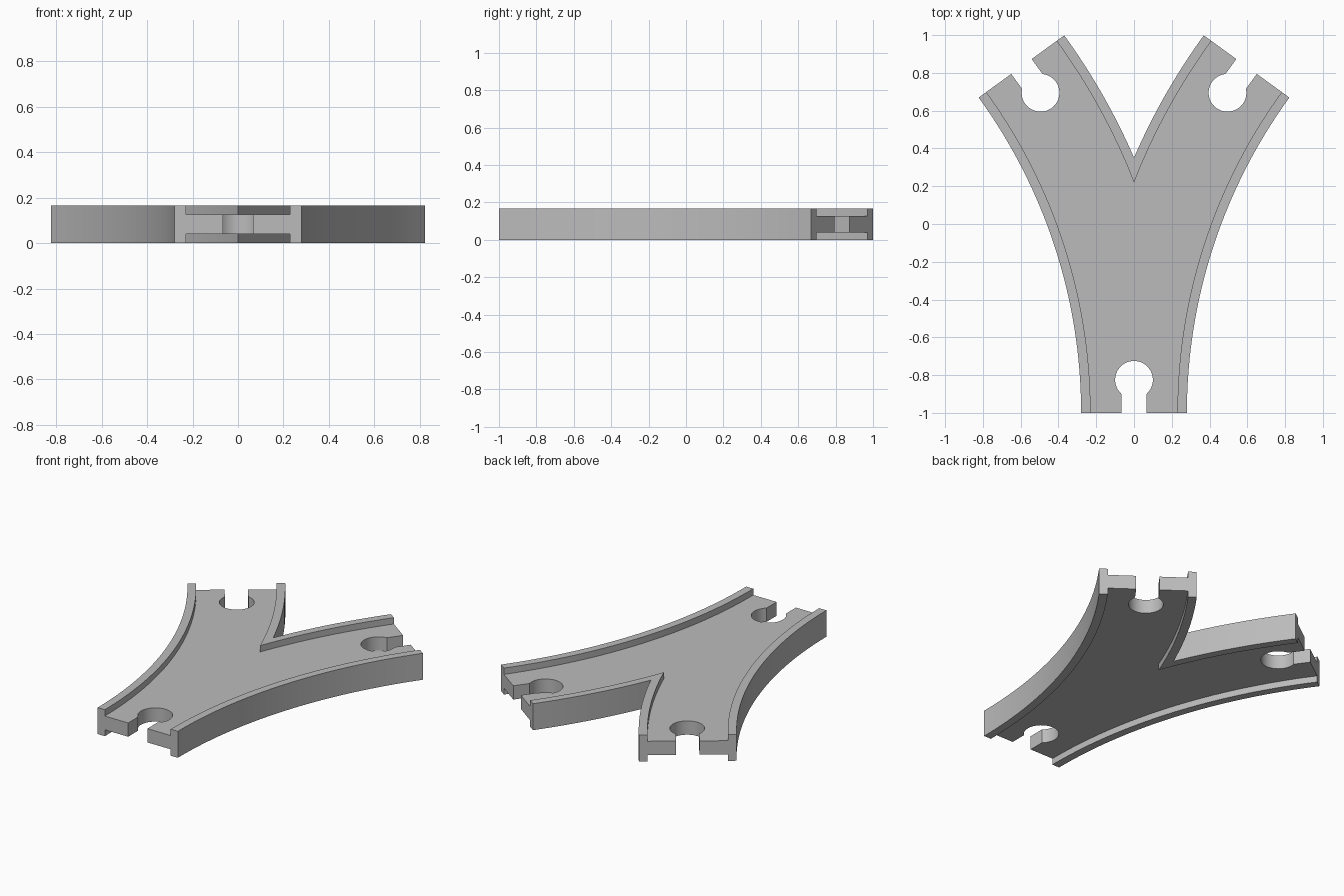
import bpy
import bmesh
from math import sin, cos, acos, asin, pi, radians
from mathutils import Vector, Matrix

cube = bpy.data.objects.get("Cube")
if cube:
    bpy.data.objects.remove(cube, do_unlink=True)

RADIUS = 3.12            # centreline radius of each branch
TURN = radians(36)       # angle each branch turns through
HALF_WIDTH = 0.28
RAIL = 0.05
HEIGHT = 0.167
DECK_LOW, DECK_HIGH = 0.04, 0.127
HOLE, SLOT = 0.1, 0.067  # socket radius and slot half width
STEPS = 32

wood = bpy.data.materials.new("light grey")
wood.use_nodes = True
wood.diffuse_color = (0.5, 0.5, 0.5, 1)
wood.node_tree.nodes["Principled BSDF"].inputs["Base Color"].default_value = (0.5, 0.5, 0.5, 1)


def on_arc(r, a):
    return Vector((RADIUS - r * cos(a), r * sin(a) - 1))


def outline(w, overshoot=0):
    """Y-shaped outline at distance w from the branch centrelines."""
    ahead = Vector((sin(TURN), cos(TURN))) * overshoot
    fork = acos(RADIUS / (RADIUS + w))
    outer = [on_arc(RADIUS - w, TURN * i / STEPS) for i in range(STEPS + 1)]
    inner = [on_arc(RADIUS + w, TURN + (fork - TURN) * i / STEPS) for i in range(STEPS + 1)]
    half = outer + inner
    if overshoot:
        half = ([Vector((w, -1 - overshoot))] + outer + [outer[-1] + ahead]
                + [inner[0] + ahead] + inner)
    return half + [Vector((-p.x, p.y)) for p in reversed(half[:-1])]


def keyhole(end, angle, depth):
    """Round socket with a slot opening along +y, turned clockwise by angle."""
    start = asin(SLOT / HOLE)
    pts = [Vector((SLOT, depth + 0.1))]
    for i in range(STEPS + 1):
        a = start + (2 * pi - 2 * start) * i / STEPS
        pts.append(Vector((HOLE * sin(a), HOLE * cos(a))))
    pts.append(Vector((-SLOT, depth + 0.1)))
    centre = end - Vector((sin(angle), cos(angle))) * depth
    turn = Matrix.Rotation(-angle, 2)
    return [turn @ p + centre for p in pts]


def prism(name, pts, low, high):
    bm = bmesh.new()
    face = bm.faces.new([bm.verts.new((p.x, p.y, low)) for p in pts])
    moved = bmesh.ops.extrude_face_region(bm, geom=[face], use_keep_orig=True)["geom"]
    bmesh.ops.translate(bm, vec=(0, 0, high - low),
                        verts=[g for g in moved if isinstance(g, bmesh.types.BMVert)])
    bmesh.ops.recalc_face_normals(bm, faces=bm.faces)
    mesh = bpy.data.meshes.new(name)
    bm.to_mesh(mesh)
    bm.free()
    mesh.materials.append(wood)
    obj = bpy.data.objects.new(name, mesh)
    bpy.context.collection.objects.link(obj)
    return obj


# Solid forked body
track = prism("forked_track", outline(HALF_WIDTH), 0, HEIGHT)

# Channels between the rails, above and below the deck
channel = outline(HALF_WIDTH - RAIL, 0.1)
cutters = [prism("upper_channel", channel, DECK_HIGH, HEIGHT + 0.1),
           prism("lower_channel", channel, -0.1, DECK_LOW)]

# Connector sockets at the three ends
tip = on_arc(RADIUS, TURN)
for name, end, angle, depth in (("front_socket", Vector((0, -1)), pi, 0.175),
                                ("left_socket", tip, TURN, 0.172),
                                ("right_socket", Vector((-tip.x, tip.y)), -TURN, 0.172)):
    cutters.append(prism(name, keyhole(end, angle, depth), -0.2, HEIGHT + 0.2))

bpy.ops.object.select_all(action="DESELECT")
bpy.context.view_layer.objects.active = track
track.select_set(True)
for cutter in cutters:
    cutter.hide_render = True
    cut = track.modifiers.new(cutter.name, "BOOLEAN")
    cut.operation = "DIFFERENCE"
    cut.solver = "EXACT"
    cut.object = cutter
    bpy.ops.object.modifier_apply(modifier=cut.name)
    bpy.data.objects.remove(cutter, do_unlink=True)

bpy.ops.object.shade_smooth_by_angle(angle=radians(30))
